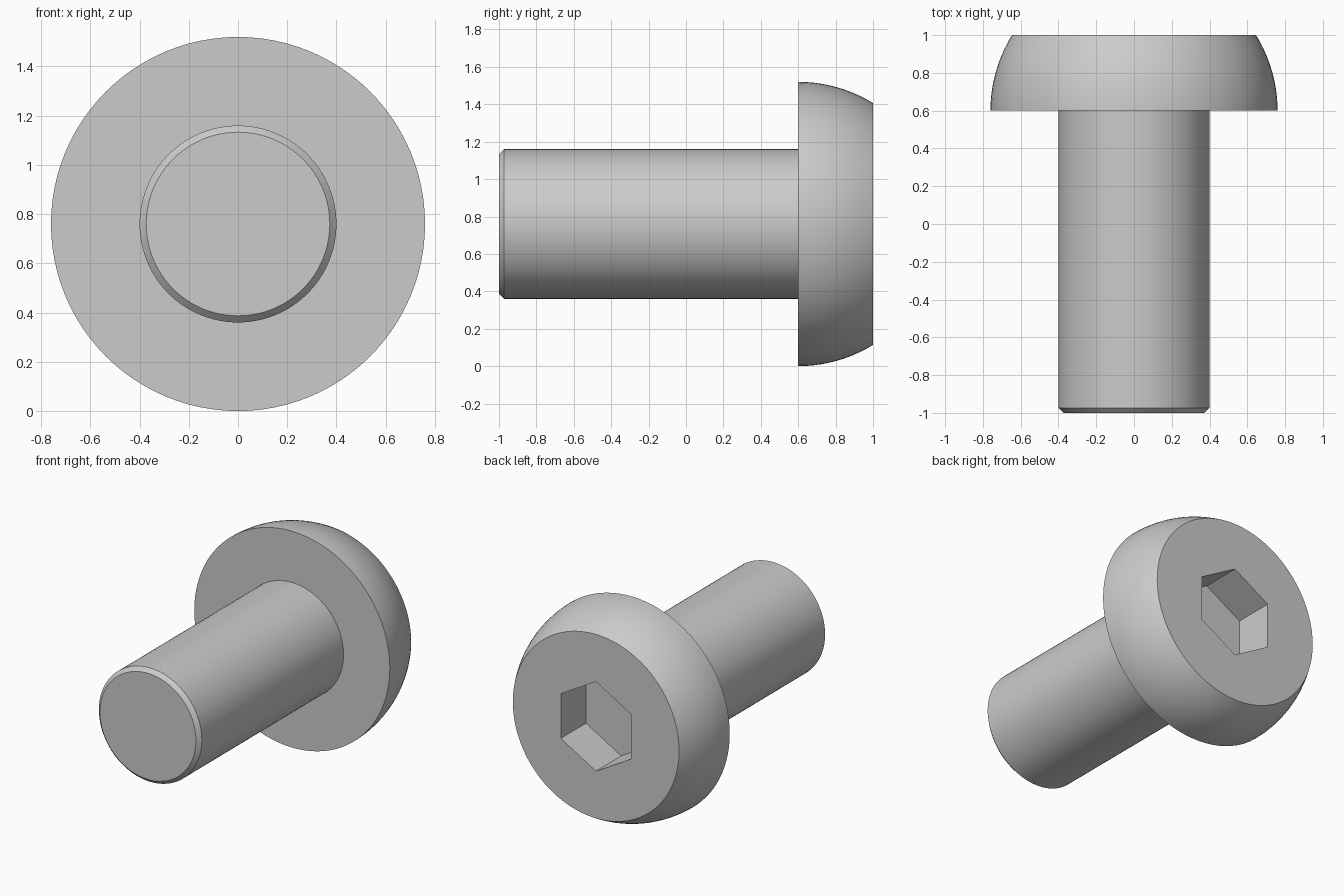
import bpy
import bmesh
from math import sin, cos, tau, asin, sqrt, radians
from mathutils import Matrix

if "Cube" in bpy.data.objects:
    bpy.data.objects.remove(bpy.data.objects["Cube"])

AXIS_Z = 0.76          # height of the screw's axis
HEAD_R = 0.76          # dome radius, centred on the underside of the head
HEAD_Y, TOP_Y = 0.6, 1.0
SHANK_R, CHAMFER = 0.4, 0.027
HEX_FLATS, HEX_DEPTH = 0.545, 0.28

steel = bpy.data.materials.new("grey steel")
steel.use_nodes = True
colour = (0.6, 0.6, 0.6, 1)
steel.diffuse_color = colour
steel.node_tree.nodes["Principled BSDF"].inputs["Base Color"].default_value = colour


def lathe(name, profile, sides, turn=0.0):
    """Revolve (radius, y) points around the screw axis and cap both ends."""
    bm = bmesh.new()
    rings = []
    for r, y in profile:
        angles = [turn + tau * i / sides for i in range(sides)]
        rings.append([bm.verts.new((r * cos(a), y, AXIS_Z + r * sin(a))) for a in angles])
    for low, high in zip(rings, rings[1:]):
        for i in range(sides):
            j = (i + 1) % sides
            bm.faces.new((low[i], low[j], high[j], high[i]))
    bm.faces.new(rings[0])
    bm.faces.new(rings[-1])
    bmesh.ops.recalc_face_normals(bm, faces=bm.faces)
    mesh = bpy.data.meshes.new(name)
    bm.to_mesh(mesh)
    bm.free()
    mesh.materials.append(steel)
    obj = bpy.data.objects.new(name, mesh)
    bpy.context.collection.objects.link(obj)
    return obj


def smooth(obj):
    bpy.ops.object.select_all(action="DESELECT")
    obj.select_set(True)
    bpy.context.view_layer.objects.active = obj
    bpy.ops.object.shade_smooth_by_angle(angle=radians(30))


# Shank with a chamfered tip, running slightly into the head
shank = lathe("shank", [(SHANK_R - CHAMFER, -1), (SHANK_R, -1 + CHAMFER),
                        (SHANK_R, HEAD_Y + 0.05)], 96)

# Domed head: a slice of a sphere with a flat top
top_angle = asin((TOP_Y - HEAD_Y) / HEAD_R)
steps = 10
dome = [(HEAD_R * cos(top_angle * i / steps), HEAD_Y + HEAD_R * sin(top_angle * i / steps))
        for i in range(steps + 1)]
head = lathe("button_head", dome, 96)

# Hexagonal drive socket, corners pointing up and down
cutter = lathe("socket_cutter", [(HEX_FLATS / sqrt(3), TOP_Y - HEX_DEPTH),
                                 (HEX_FLATS / sqrt(3), TOP_Y + 0.2)], 6, tau / 12)
cutter.hide_render = True
cut = head.modifiers.new("socket", "BOOLEAN")
cut.operation = "DIFFERENCE"
cut.solver = "EXACT"
cut.object = cutter
bpy.ops.object.select_all(action="DESELECT")
bpy.context.view_layer.objects.active = head
head.select_set(True)
bpy.ops.object.modifier_apply(modifier=cut.name)
bpy.data.objects.remove(cutter)

for part in (shank, head):
    smooth(part)
